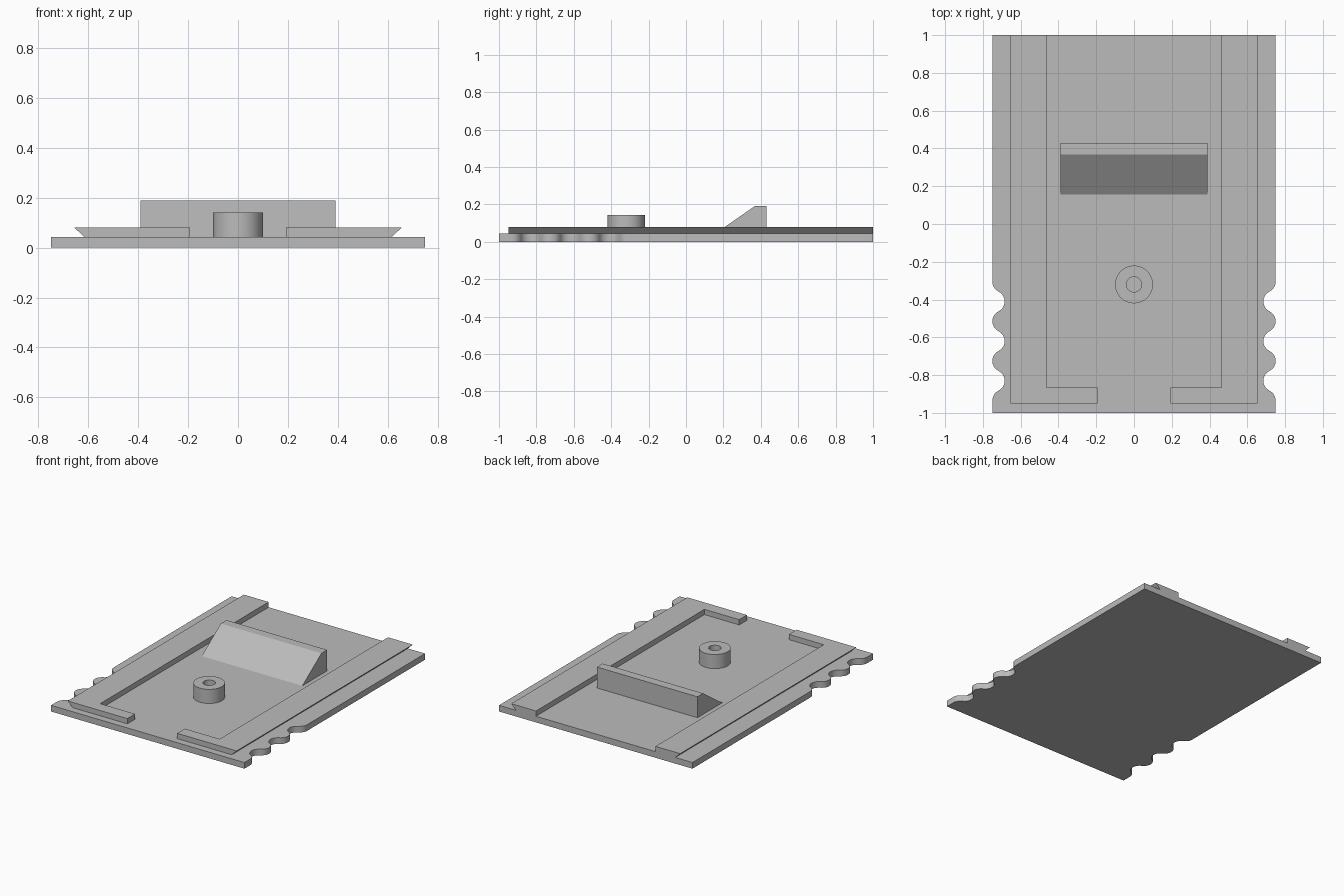
import bpy, bmesh, math

cube = bpy.data.objects.get("Cube")
if cube:
    bpy.data.objects.remove(cube, do_unlink=True)

GREY = (0.5, 0.5, 0.5, 1.0)
grey = bpy.data.materials.new("plain grey")
grey.use_nodes = True
grey.diffuse_color = GREY
grey.node_tree.nodes["Principled BSDF"].inputs["Base Color"].default_value = GREY

PLATE_TOP = 0.043
RAIL_TOP = 0.08


def loft(name, rings, caps=True):
    """Skin consecutive rings of 3D points; cap both ends, or close into a loop."""
    bm = bmesh.new()
    loops = [[bm.verts.new(p) for p in ring] for ring in rings]
    pairs = list(zip(loops, loops[1:]))
    if caps:
        bm.faces.new(loops[0])
        bm.faces.new(loops[-1])
    else:
        pairs.append((loops[-1], loops[0]))
    for a, b in pairs:
        n = len(a)
        for i in range(n):
            j = (i + 1) % n
            bm.faces.new((a[i], a[j], b[j], b[i]))
    bmesh.ops.recalc_face_normals(bm, faces=bm.faces)
    mesh = bpy.data.meshes.new(name)
    bm.to_mesh(mesh)
    bm.free()
    mesh.materials.append(grey)
    mesh.shade_smooth()
    mesh.set_sharp_from_angle(angle=math.radians(30))
    obj = bpy.data.objects.new(name, mesh)
    bpy.context.collection.objects.link(obj)
    return obj


def at_height(outline, z):
    return [(x, y, z) for x, y in outline]


# Scalloped grip edge: alternating tangent arcs, listed back to front
def grip_edge(start=-0.305, half=0.0525, depth=0.0325, waves=3, steps=10):
    radius = (half ** 2 + depth ** 2) / (2 * depth)
    sweep = math.asin(half / radius)
    mid = 0.75 - depth
    points = []
    for k in range(2 * waves + 1):
        side = 1 if k % 2 == 0 else -1
        centre = start - 2 * half * k
        first = steps // 2 if k == 0 else 0
        last = steps // 2 + 1 if k == 2 * waves else steps
        for i in range(first, last):
            a = sweep * (2 * i / steps - 1)
            points.append((mid + side * (radius * math.cos(a) - radius + depth),
                           centre - radius * math.sin(a)))
    return points


# Base plate
right_half = [(0.75, 1.0)] + grip_edge() + [(0.75, -1.0)]
outline = right_half + [(-x, y) for x, y in reversed(right_half)]
loft("base_plate", [at_height(outline, 0), at_height(outline, PLATE_TOP)])


# L-shaped rails with an undercut outer side
def rail_outline(side, outer):
    pts = [(outer, 1), (0.463, 1), (0.463, -0.865),
           (0.193, -0.865), (0.193, -0.95), (outer, -0.95)]
    return [(side * x, y) for x, y in pts]


for name, side in (("left_rail", 1), ("right_rail", -1)):
    loft(name, [at_height(rail_outline(side, 0.617), PLATE_TOP),
                at_height(rail_outline(side, 0.655), RAIL_TOP)])

# Wedge-shaped catch
wedge = [(0.155, PLATE_TOP), (0.367, 0.19), (0.43, 0.19), (0.43, PLATE_TOP)]
loft("wedge_catch", [[(x, y, z) for y, z in wedge] for x in (-0.39, 0.39)])


# Hollow round boss
def circle(radius, z, n=48):
    return [(radius * math.cos(math.tau * i / n),
             -0.32 + radius * math.sin(math.tau * i / n), z) for i in range(n)]


loft("round_boss", [circle(0.1, PLATE_TOP), circle(0.1, 0.142),
                    circle(0.04, 0.142), circle(0.04, PLATE_TOP)], caps=False)
